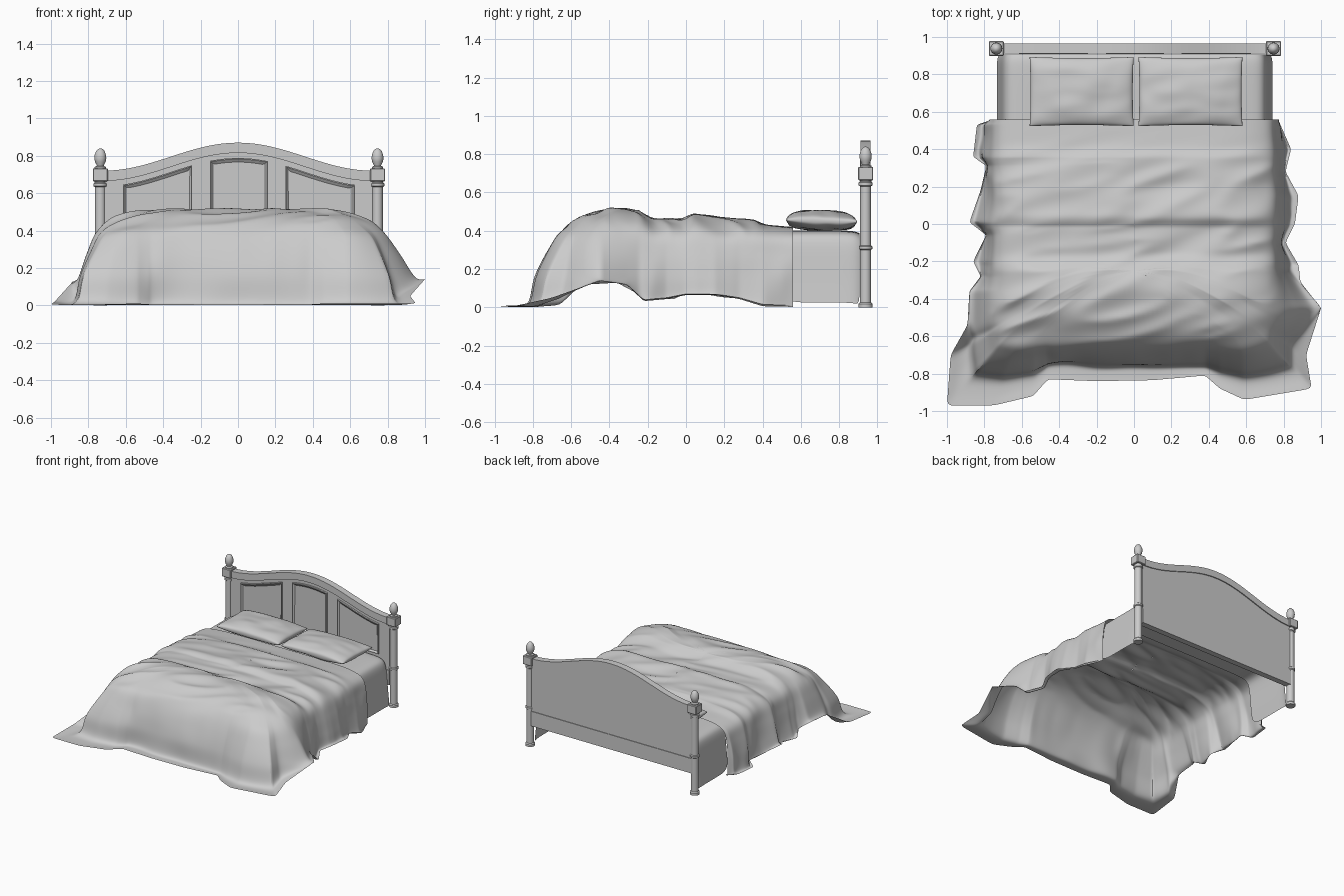
import bpy, bmesh, math
from mathutils import Vector, noise

cube = bpy.data.objects.get("Cube")
if cube:
    bpy.data.objects.remove(cube, do_unlink=True)

grey = bpy.data.materials.new("plain grey")
grey.use_nodes = True
grey.diffuse_color = (0.6, 0.6, 0.6, 1)
grey.node_tree.nodes["Principled BSDF"].inputs["Base Color"].default_value = (0.6, 0.6, 0.6, 1)


def finish(bm, name, angle=35, subdivide=0):
    """Turn a bmesh into a shaded, coloured object."""
    bmesh.ops.remove_doubles(bm, verts=bm.verts, dist=0.0005)
    bmesh.ops.recalc_face_normals(bm, faces=bm.faces)
    mesh = bpy.data.meshes.new(name)
    bm.to_mesh(mesh)
    bm.free()
    mesh.materials.append(grey)
    obj = bpy.data.objects.new(name, mesh)
    bpy.context.collection.objects.link(obj)
    bpy.ops.object.select_all(action='DESELECT')
    obj.select_set(True)
    bpy.context.view_layer.objects.active = obj
    bpy.ops.object.shade_smooth_by_angle(angle=math.radians(angle))
    if subdivide:
        obj.modifiers.new("Soften", 'SUBSURF').levels = subdivide


def add_grid(bm, rows, closed=False):
    """Skin a list of equally long rows of points."""
    grid = [[bm.verts.new(p) for p in row] for row in rows]
    for a, b in zip(grid, grid[1:]):
        n = len(a)
        for i in range(n if closed else n - 1):
            j = (i + 1) % n
            bm.faces.new((a[i], a[j], b[j], b[i]))
    return grid


def add_prism(bm, outline, y0, y1):
    """Extrude an x-z outline from y0 (front) to y1; returns the front face."""
    front, back = add_grid(bm, [[(x, y, z) for x, z in outline] for y in (y0, y1)], True)
    bm.faces.new(back)
    return bm.faces.new(front[::-1])


def add_box(bm, lo, hi):
    add_prism(bm, [(lo[0], lo[2]), (hi[0], lo[2]), (hi[0], hi[2]), (lo[0], hi[2])], lo[1], hi[1])


def ramp(table, t):
    """Piecewise linear lookup in a table with rising keys."""
    for (a, va), (b, vb) in zip(table, table[1:]):
        if t <= b:
            return va + (vb - va) * max(0, (t - a) / (b - a))
    return table[-1][1]


def spline(points, steps):
    """Smooth curve through the points."""
    ext = [points[0]] + points + [points[-1]]
    out = []
    for a, b, c, d in zip(ext, ext[1:], ext[2:], ext[3:]):
        for k in range(steps):
            t = k / steps
            out.append(b + 0.5 * t * ((c - a) + t * ((2 * a - 5 * b + 4 * c - d)
                       + t * (3 * (b - c) + d - a))))
    return out + [points[-1]]


# Headboard: thin board, thicker arched cap, raised panels, low rail
def arch(x):
    return 0.72 + 0.075 * (1 + math.cos(math.pi * x / 0.72))


def arch_strip(x0, x1, drop, n=32):
    xs = [x0 + (x1 - x0) * i / n for i in range(n + 1)]
    return [(x, arch(x) - drop) for x in xs]


bm = bmesh.new()
add_prism(bm, arch_strip(-0.72, 0.72, 0.03) + [(0.72, 0.27), (-0.72, 0.27)], 0.922, 0.957)
finish(bm, "headboard_board")

bm = bmesh.new()
add_prism(bm, arch_strip(-0.72, 0.72, 0) + arch_strip(0.72, -0.72, 0.055), 0.911, 0.965)
finish(bm, "headboard_cap")

for side, x0, x1 in (("right", -0.615, -0.245), ("centre", -0.15, 0.16), ("left", 0.255, 0.625)):
    bm = bmesh.new()
    face = add_prism(bm, arch_strip(x0, x1, 0.082, 12) + [(x1, 0.4), (x0, 0.4)], 0.909, 0.93)
    bm.normal_update()
    bmesh.ops.inset_region(bm, faces=[face], thickness=0.006)
    bmesh.ops.inset_region(bm, faces=[face], thickness=0.016, depth=-0.012)
    finish(bm, "headboard_panel_" + side, 20)

bm = bmesh.new()
add_box(bm, (-0.72, 0.915, 0.17), (0.72, 0.962, 0.29))
finish(bm, "headboard_rail")

# Turned posts with square blocks and egg finials
post = [(0, 0), (.036, 0), (.036, .018), (.029, .026), (.029, .3), (.035, .305), (.035, .318),
        (.029, .323), (.028, .632), (.036, .637), (.036, .652), (.03, .656), (.03, .668)]
finial = [(.03, .73), (.03, .74), (.019, .746), (.021, .753), (.029, .768), (.032, .787),
          (.03, .805), (.022, .826), (.012, .836), (0, .84)]
for side, x in (("right", -0.736), ("left", 0.746)):
    for name, profile in (("post_", post), ("finial_", finial)):
        bm = bmesh.new()
        turn = [2 * math.pi * i / 24 for i in range(24)]
        add_grid(bm, [[(x + r * math.cos(a), 0.938 + r * math.sin(a), z) for a in turn]
                      for r, z in profile], True)
        finish(bm, name + side)
    bm = bmesh.new()
    add_box(bm, (x - 0.04, 0.899, 0.663), (x + 0.04, 0.978, 0.733))
    bmesh.ops.bevel(bm, geom=bm.edges[:], offset=0.004, segments=1, affect='EDGES')
    finish(bm, "post_block_" + side)

# Mattress sheet, open underneath
half = [(0, .4), (.35, .402), (.6, .4), (.67, .39), (.7, .36), (.712, .28), (.722, .15), (.737, .025)]
section = [(-x, z) for x, z in half[:0:-1]] + half
bm = bmesh.new()
add_grid(bm, [[(x * s + 0.004, y, z - d) for x, z in section]
              for y, s, d in ((0.5, 1, 0), (0.65, 1, 0), (0.8, 1, 0), (0.88, 1, 0.002), (0.907, 0.985, 0.015))])
finish(bm, "mattress_sheet", 60, 2)

# Pillows
for side, cx, seed in (("right", -0.28, 3), ("left", 0.302, 8)):
    bm = bmesh.new()
    ticks = [math.sin(math.pi * i / 40) for i in range(-20, 21)]
    for sign in (-1, 1):
        rows = []
        for v in ticks:
            row = []
            for u in ticks:
                puff = ((1 - u * u) * (1 - v * v)) ** 0.36
                lump = noise.noise((u * 1.6 + seed, v * 2.2, sign)) * 0.014 * puff
                row.append((cx + u * (0.278 - 0.005 * (1 - v * v)),
                            0.708 + v * (0.185 - 0.006 * (1 - u * u)),
                            0.452 - 0.005 * v + sign * 0.054 * puff + lump))
            rows.append(row)
        add_grid(bm, rows)
    finish(bm, "pillow_" + side, 70)

# Blanket: hem points run down one side, around the foot and back up the other
hem = [(-.75, .56, .02), (-.84, .53, .03), (-.86, .36, .03), (-.79, .31, .05), (-.82, .18, .06),
       (-.88, .01, .09), (-.79, -.06, .05), (-.86, -.2, .05), (-.82, -.28, .09), (-.88, -.36, .13),
       (-.89, -.54, .12), (-.98, -.7, .02), (-1, -.97, .005), (-.75, -.97, .005), (-.54, -.92, .01),
       (-.46, -.83, .005), (-.2, -.84, .003), (.1, -.835, .003), (.38, -.81, .005), (.46, -.88, .01),
       (.59, -.94, .01), (.95, -.88, .01), (.92, -.7, .05), (1, -.45, .14), (.89, -.31, .12),
       (.88, -.22, .04), (.81, -.1, .05), (.86, .0, .07), (.88, .15, .07), (.81, .28, .05),
       (.84, .4, .015), (.77, .56, .01)]
# Height along the bed, with sharp creases across it
ridge = [(-.57, .495), (-.45, .505), (-.41, .525), (-.25, .5), (-.17, .46), (-.01, .46),
         (.03, .488), (.2, .465), (.36, .452), (.4, .432), (.6, .416)]
# Contours from the spine outward: half width, foot edge, height share, pull to the hem
contours = [(0, -.25, 1, 0), (.25, -.35, 1, 0), (.5, -.48, .99, 0), (.65, -.575, .95, 0),
            (.73, -.635, .85, .08), (.755, -.665, .64, .23), (.77, -.68, .36, .4),
            (.78, -.69, .03, .52)]


def drape(h):
    """Curve of the cloth from the spine down to one hem point."""
    flat = Vector((h.x, h.y, 0))
    flare = 1 + 12 * max(0, h.z - 0.06)
    points = []
    for width, foot, share, pull in contours:
        r = min(0.17, width / 2)
        inner = Vector((max(r - width, min(width - r, h.x)), max(h.y, foot + r), 0))
        out = (flat - inner).normalized()
        p = inner + out * r
        crease = 0.5 - 2 * abs(noise.noise((p.x * 4, p.y * 5, share)))
        p += out * crease * 0.035 * (1 - share)
        p = p.lerp(flat, min(1, pull * flare))
        rise = ramp(ridge, p.y) - 0.43
        p.z = max(share * 0.43 + rise * share ** 6, h.z)
        points.append(p)
    cloth = spline(points + [h], 5)
    for p in cloth:
        top = max(0, min(1, (p.z - 0.3) / 0.12))
        wrinkle = 0.4 - 2 * abs(noise.noise((p.x * 1.8 + p.y, p.y * 7 - p.x * 2, 4)))
        p.z = max(p.z + 0.02 * top * wrinkle * ramp([(0.3, 1), (0.5, 0)], p.y), 0.002)
    return cloth


corners = [Vector(p) for p in hem]
edge = [a.lerp(b, k / 6) for a, b in zip(corners, corners[1:]) for k in range(6)] + [corners[-1]]
bm = bmesh.new()
add_grid(bm, [drape(h) for h in edge])
finish(bm, "blanket", 60, 1)
